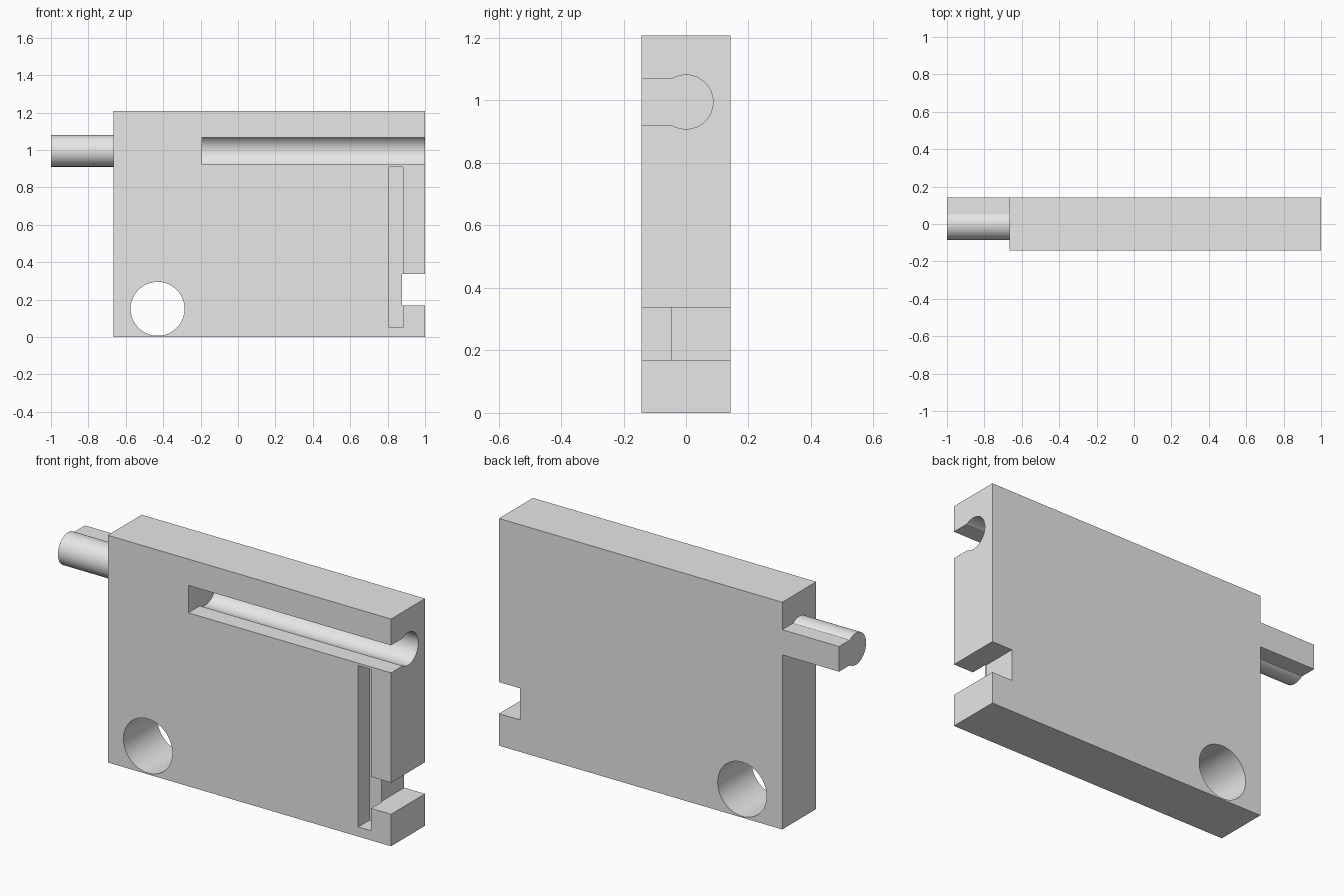
import bpy
import bmesh
import math
from mathutils import Matrix, Vector

cube = bpy.data.objects.get("Cube")
if cube:
    bpy.data.objects.remove(cube, do_unlink=True)

# Single grey finish
grey = bpy.data.materials.new("light grey")
grey.use_nodes = True
grey.diffuse_color = (0.8, 0.8, 0.8, 1)
grey.node_tree.nodes["Principled BSDF"].inputs["Base Color"].default_value = (0.8, 0.8, 0.8, 1)

HALF = 0.1426      # half the plate thickness
LEFT = -0.666      # plate edge carrying the key
RAIL_Z = 0.995     # height of the key and its slot


def finish(name, bm):
    bmesh.ops.recalc_face_normals(bm, faces=bm.faces)
    mesh = bpy.data.meshes.new(name)
    bm.to_mesh(mesh)
    bm.free()
    mesh.materials.append(grey)
    obj = bpy.data.objects.new(name, mesh)
    bpy.context.collection.objects.link(obj)
    return obj


def box(name, low, high):
    low, high = Vector(low), Vector(high)
    bm = bmesh.new()
    bmesh.ops.create_cube(bm, size=1, matrix=Matrix.Translation((low + high) / 2)
                          @ Matrix.Diagonal((*(high - low), 1)))
    return finish(name, bm)


def keyhole_bar(name, x0, x1, radius, neck, side, reach):
    """Round bar along x with a flat neck reaching out in +y or -y."""
    start = math.asin(neck / radius)
    steps = 56
    arc = [start + (2 * math.pi - 2 * start) * i / steps for i in range(steps + 1)]
    profile = [(radius * math.cos(a), radius * math.sin(a)) for a in arc]
    profile += [(reach, -neck), (reach, neck)]
    bm = bmesh.new()
    face = bm.faces.new([bm.verts.new((x0, side * y, RAIL_Z + z)) for y, z in profile])
    out = bmesh.ops.extrude_face_region(bm, geom=[face])
    moved = [v for v in out["geom"] if isinstance(v, bmesh.types.BMVert)]
    bmesh.ops.translate(bm, verts=moved, vec=(x1 - x0, 0, 0))
    return finish(name, bm)


# Main plate
plate = box("plate", (LEFT, -HALF, 0), (1, HALF, 1.208))

# Cutters: key slot, latch groove, side notch, round hole
bm = bmesh.new()
bmesh.ops.create_cone(bm, cap_ends=True, segments=64, radius1=0.144, radius2=0.144, depth=1,
                      matrix=Matrix.Translation((-0.43, 0, 0.151))
                      @ Matrix.Rotation(math.pi / 2, 4, "X"))
cutters = [
    finish("hole_cutter", bm),
    keyhole_bar("slot_cutter", -0.192, 1.1, 0.0865, 0.073, -1, 0.3),
    box("groove_cutter", (0.807, -0.3, 0.051), (0.882, -0.048, 0.909)),
    box("notch_cutter", (0.878, -0.3, 0.17), (1.1, 0.3, 0.338)),
]
for cutter in cutters:
    mod = plate.modifiers.new(cutter.name, "BOOLEAN")
    mod.operation = "DIFFERENCE"
    mod.solver = "EXACT"
    mod.object = cutter
bpy.context.view_layer.update()
bpy.context.view_layer.objects.active = plate
for mod in list(plate.modifiers):
    bpy.ops.object.modifier_apply(modifier=mod.name)
for cutter in cutters:
    bpy.data.objects.remove(cutter, do_unlink=True)

# Sliding key on the edge, flush with the back
key = keyhole_bar("key", -1, LEFT, 0.0845, 0.067, 1, HALF)

# Smooth round walls, crisp edges
bpy.ops.object.select_all(action="DESELECT")
for obj in (plate, key):
    obj.select_set(True)
bpy.context.view_layer.objects.active = plate
bpy.ops.object.shade_smooth_by_angle(angle=math.radians(30))
